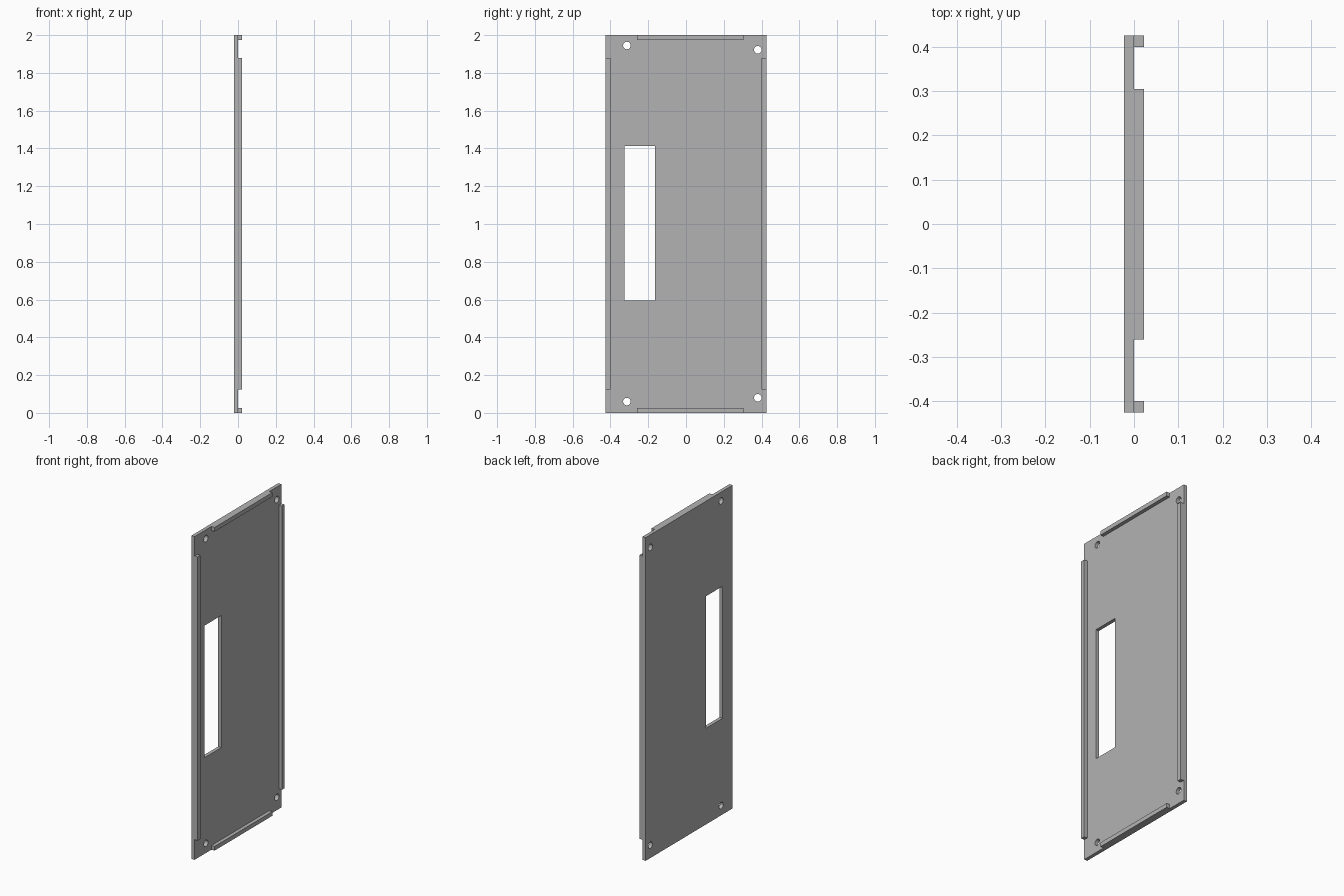
import bpy, bmesh, math
from mathutils import Vector

cube = bpy.data.objects.get("Cube")
if cube:
    bpy.data.objects.remove(cube, do_unlink=True)

# Single grey sheet-metal colour
metal = bpy.data.materials.new("grey_metal")
metal.use_nodes = True
GREY = (0.45, 0.45, 0.45, 1)
metal.diffuse_color = GREY
metal.node_tree.nodes["Principled BSDF"].inputs["Base Color"].default_value = GREY

HALF_W, HEIGHT, THICK = 0.425, 2.0, 0.022


def rectangle(y0, y1, z0, z1):
    return [(y0, z0), (y1, z0), (y1, z1), (y0, z1)]


def circle(y, z, r=0.02, n=32):
    return [(y + r * math.cos(i * math.tau / n), z + r * math.sin(i * math.tau / n))
            for i in range(n)]


def sheet(name, outlines, x0, x1):
    """Fill outlines (first is outer, others are holes) and extrude along x."""
    bm = bmesh.new()
    edges = []
    for pts in outlines:
        vs = [bm.verts.new((x0, y, z)) for y, z in pts]
        edges += [bm.edges.new((a, b)) for a, b in zip(vs, vs[1:] + vs[:1])]
    bmesh.ops.triangle_fill(bm, edges=edges, use_beauty=True, normal=Vector((-1, 0, 0)))
    ext = bmesh.ops.extrude_face_region(bm, geom=bm.faces[:], use_keep_orig=True)
    moved = [g for g in ext["geom"] if isinstance(g, bmesh.types.BMVert)]
    bmesh.ops.translate(bm, verts=moved, vec=(x1 - x0, 0, 0))
    bmesh.ops.recalc_face_normals(bm, faces=bm.faces[:])
    mesh = bpy.data.meshes.new(name)
    bm.to_mesh(mesh)
    bm.free()
    mesh.materials.append(metal)
    obj = bpy.data.objects.new(name, mesh)
    bpy.context.collection.objects.link(obj)
    return obj


# Flat panel with a tall slot and four screw holes
screws = [(-0.313, 0.06), (-0.313, 1.945), (0.38, 0.08), (0.38, 1.922)]
panel = sheet("panel",
              [rectangle(-HALF_W, HALF_W, 0, HEIGHT),
               rectangle(-0.326, -0.163, 0.595, 1.412)]
              + [circle(y, z) for y, z in screws],
              -THICK, 0)
bpy.context.view_layer.objects.active = panel
panel.select_set(True)
bpy.ops.object.shade_smooth_by_angle(angle=math.radians(30))

# Folded lips along the four edges
LIP = 0.026
lips = {
    "front_lip": rectangle(-HALF_W, LIP - HALF_W, 0.125, 1.88),
    "back_lip": rectangle(HALF_W - LIP, HALF_W, 0.125, 1.88),
    "bottom_lip": rectangle(-0.26, 0.305, 0, LIP),
    "top_lip": rectangle(-0.26, 0.305, HEIGHT - LIP, HEIGHT),
}
for name, outline in lips.items():
    sheet(name, [outline], 0, THICK)
